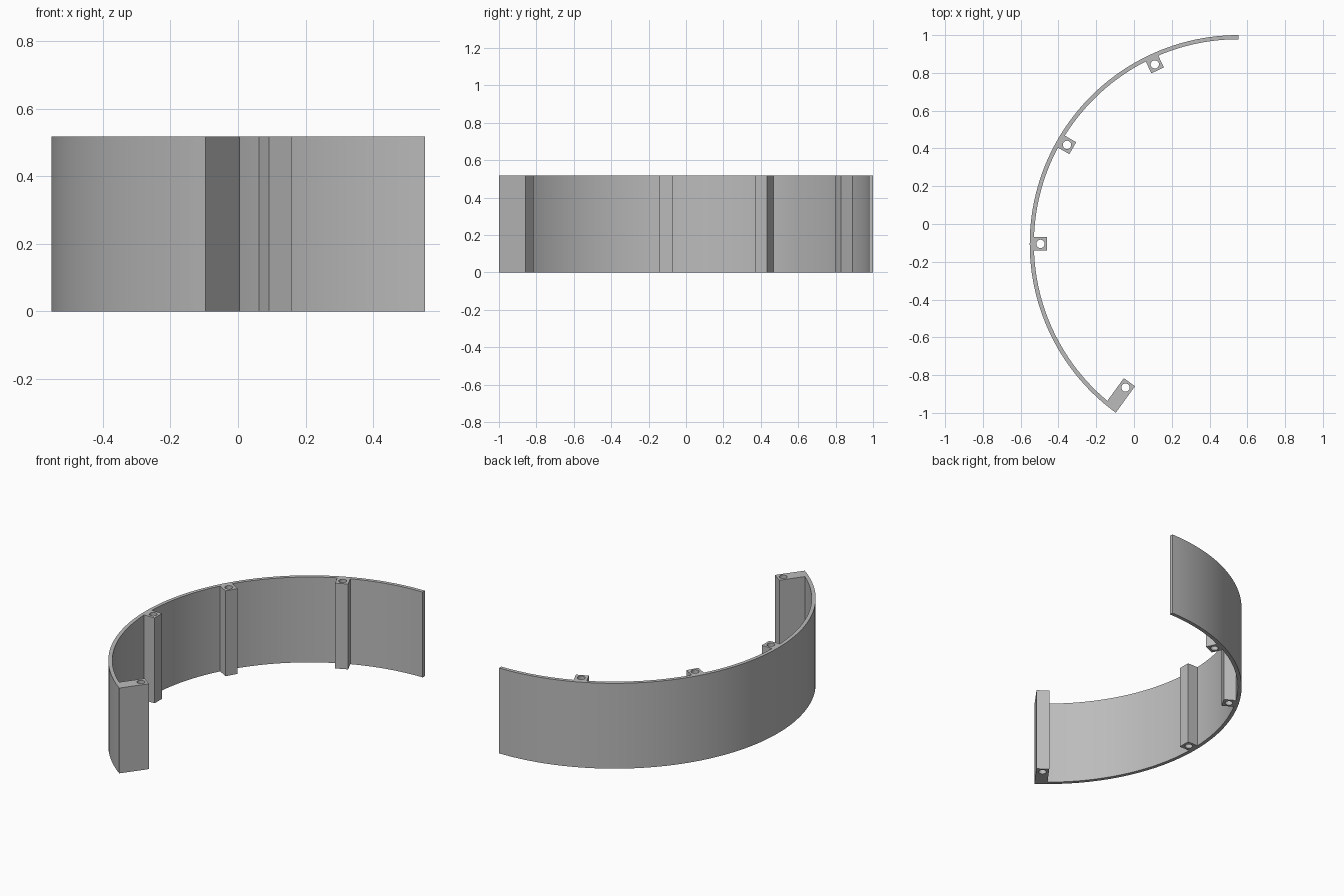
import bpy, bmesh, math

cube = bpy.data.objects.get("Cube")
if cube:
    bpy.data.objects.remove(cube, do_unlink=True)

CENTRE = (0.553, -0.105)   # centre of the arc
OUTER, INNER = 1.105, 1.083
HEIGHT = 0.517
WIDTH = 0.073              # post width
START, END = 90, 234       # arc angles in degrees

grey = bpy.data.materials.new("plain_grey")
grey.use_nodes = True
colour = (0.5, 0.5, 0.5, 1)
grey.diffuse_color = colour
grey.node_tree.nodes["Principled BSDF"].inputs["Base Color"].default_value = colour


def polar(radius, degrees, side=0.0):
    """Point at a radius along an angle, shifted sideways along the tangent."""
    a = math.radians(degrees)
    c, s = math.cos(a), math.sin(a)
    return (CENTRE[0] + radius * c - side * s, CENTRE[1] + radius * s + side * c)


def extrude_loops(name, loops):
    """Fill an outline (with optional holes) and raise it to full height."""
    bm = bmesh.new()
    edges = []
    for loop in loops:
        verts = [bm.verts.new((x, y, 0)) for x, y in loop]
        edges += [bm.edges.new((v, verts[i - 1])) for i, v in enumerate(verts)]
    bmesh.ops.triangle_fill(bm, edges=edges, use_beauty=True, normal=(0, 0, 1))
    raised = bmesh.ops.extrude_face_region(bm, geom=bm.faces[:], use_keep_orig=True)
    top = [g for g in raised["geom"] if isinstance(g, bmesh.types.BMVert)]
    bmesh.ops.translate(bm, verts=top, vec=(0, 0, HEIGHT))
    bmesh.ops.recalc_face_normals(bm, faces=bm.faces[:])
    mesh = bpy.data.meshes.new(name)
    bm.to_mesh(mesh)
    bm.free()
    mesh.materials.append(grey)
    obj = bpy.data.objects.new(name, mesh)
    bpy.context.collection.objects.link(obj)
    bpy.ops.object.select_all(action="DESELECT")
    obj.select_set(True)
    bpy.context.view_layer.objects.active = obj
    bpy.ops.object.shade_smooth_by_angle(angle=math.radians(30))


def post(name, degrees, inner, side=0.0):
    """Square post rooted in the wall, with a round hole right through."""
    half, root = WIDTH / 2, 1.09
    box = [polar(r, degrees, side + s) for r, s in
           ((inner, -half), (root, -half), (root, half), (inner, half))]
    hx, hy = polar(inner + 0.035, degrees, side)
    turns = [2 * math.pi * i / 24 for i in range(24)]
    hole = [(hx + 0.022 * math.cos(t), hy + 0.022 * math.sin(t)) for t in turns]
    extrude_loops(name, [box, hole])


# Curved wall
steps = 72
angles = [START + (END - START) * i / steps for i in range(steps + 1)]
extrude_loops("curved_wall", [[polar(OUTER, a) for a in angles] +
                              [polar(INNER, a) for a in reversed(angles)]])

# Screw posts on the inside of the wall
for label, angle in (("back", 115), ("middle", 150), ("side", 180)):
    post(label + "_screw_post", angle, 1.013)

# Longer end block, flush with the front end of the wall
post("front_end_block", END, 0.932, -WIDTH / 2)
